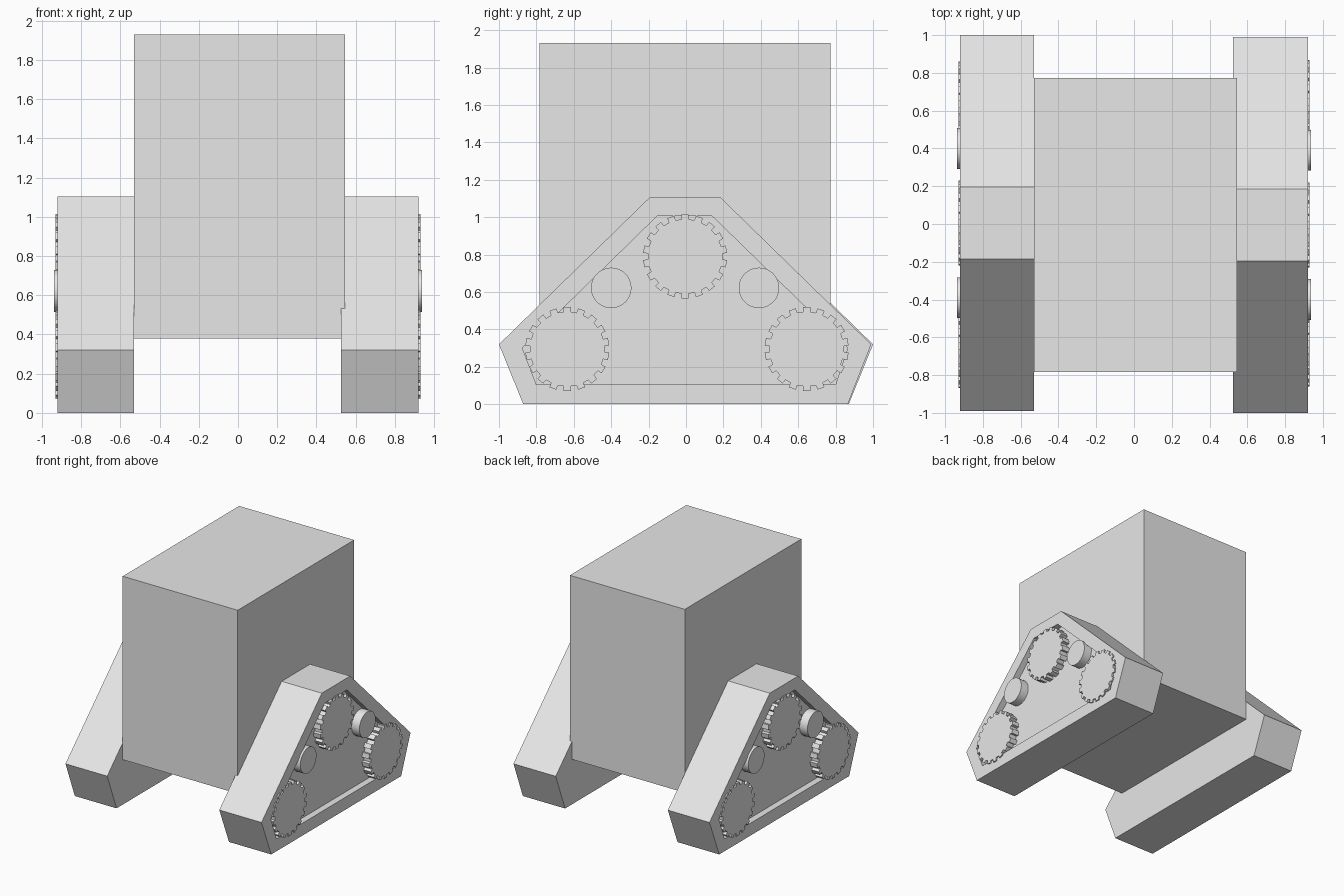
import bpy, bmesh, math

cube = bpy.data.objects.get("Cube")
if cube:
    bpy.data.objects.remove(cube, do_unlink=True)

GREY = (0.8, 0.8, 0.8, 1.0)
mat = bpy.data.materials.new("light grey")
mat.use_nodes = True
mat.diffuse_color = GREY
mat.node_tree.nodes["Principled BSDF"].inputs["Base Color"].default_value = GREY

FACE, FLOOR = 0.92, 0.865      # outer face of a pod, floor of its recess
OUTER = [(-1, .32), (-.87, 0), (.865, 0), (.99, .32), (.185, 1.105), (-.195, 1.105)]
RIM = [(-.875, .30), (-.80, .105), (.80, .105), (.865, .30), (.14, 1.005), (-.155, 1.005)]


def finish(name, bm, turned=False):
    """Turn a bmesh into an object; turned parts go to the opposite side."""
    bmesh.ops.recalc_face_normals(bm, faces=bm.faces)
    me = bpy.data.meshes.new(name)
    bm.to_mesh(me)
    bm.free()
    me.materials.append(mat)
    ob = bpy.data.objects.new(name, me)
    bpy.context.collection.objects.link(ob)
    if turned:
        ob.rotation_euler.z = math.pi
    return ob


def loft(loops):
    """Join (x, yz outline) loops in order and cap both ends."""
    bm = bmesh.new()
    rings = [[bm.verts.new((x, y, z)) for y, z in pts] for x, pts in loops]
    for a, b in zip(rings, rings[1:]):
        for i in range(len(a)):
            j = (i + 1) % len(a)
            bm.faces.new((a[i], a[j], b[j], b[i]))
    bm.faces.new(rings[0])
    bm.faces.new(rings[-1])
    return bm


def circle(y, z, r, n):
    return [(y + r * math.cos(math.tau * i / n), z + r * math.sin(math.tau * i / n))
            for i in range(n)]


def gear_outline(y, z, root=.2, tip=.225, teeth=18):
    pts = []
    for i in range(teeth):
        for step, r in ((-.28, root), (-.25, tip), (.25, tip), (.28, root)):
            a = math.tau * (i + step) / teeth + math.pi / 2
            pts.append((y + r * math.cos(a), z + r * math.sin(a)))
    return pts


# Box body
bm = bmesh.new()
bmesh.ops.create_cube(bm, size=1)
bmesh.ops.scale(bm, vec=(1.075, 1.555, 1.55), verts=bm.verts)
bmesh.ops.translate(bm, vec=(.0075, -.005, 1.155), verts=bm.verts)
finish("body", bm)

# Track pods with sunken side panel, gears and idlers
for side, turned, inner in (("left", False, .525), ("right", True, .53)):
    pod = loft([(inner, OUTER), (FACE, OUTER), (FACE, RIM), (FLOOR, RIM)])
    finish(side + "_track_pod", pod, turned)

    for place, y, z in (("front", -.635, .295), ("top", -.005, .79), ("back", .645, .295)):
        outline = gear_outline(y, z)
        gear = loft([(FLOOR - .01, outline), (.93, outline)])
        finish(f"{side}_{place}_gear", gear, turned)

    for place, y in (("front", -.4), ("back", .39)):
        outline = circle(y, .622, .108, 48)
        idler = finish(f"{side}_{place}_idler",
                       loft([(FLOOR - .01, outline), (.938, outline)]), turned)
        bpy.ops.object.select_all(action="DESELECT")
        idler.select_set(True)
        bpy.context.view_layer.objects.active = idler
        bpy.ops.object.shade_smooth_by_angle(angle=math.radians(30))
